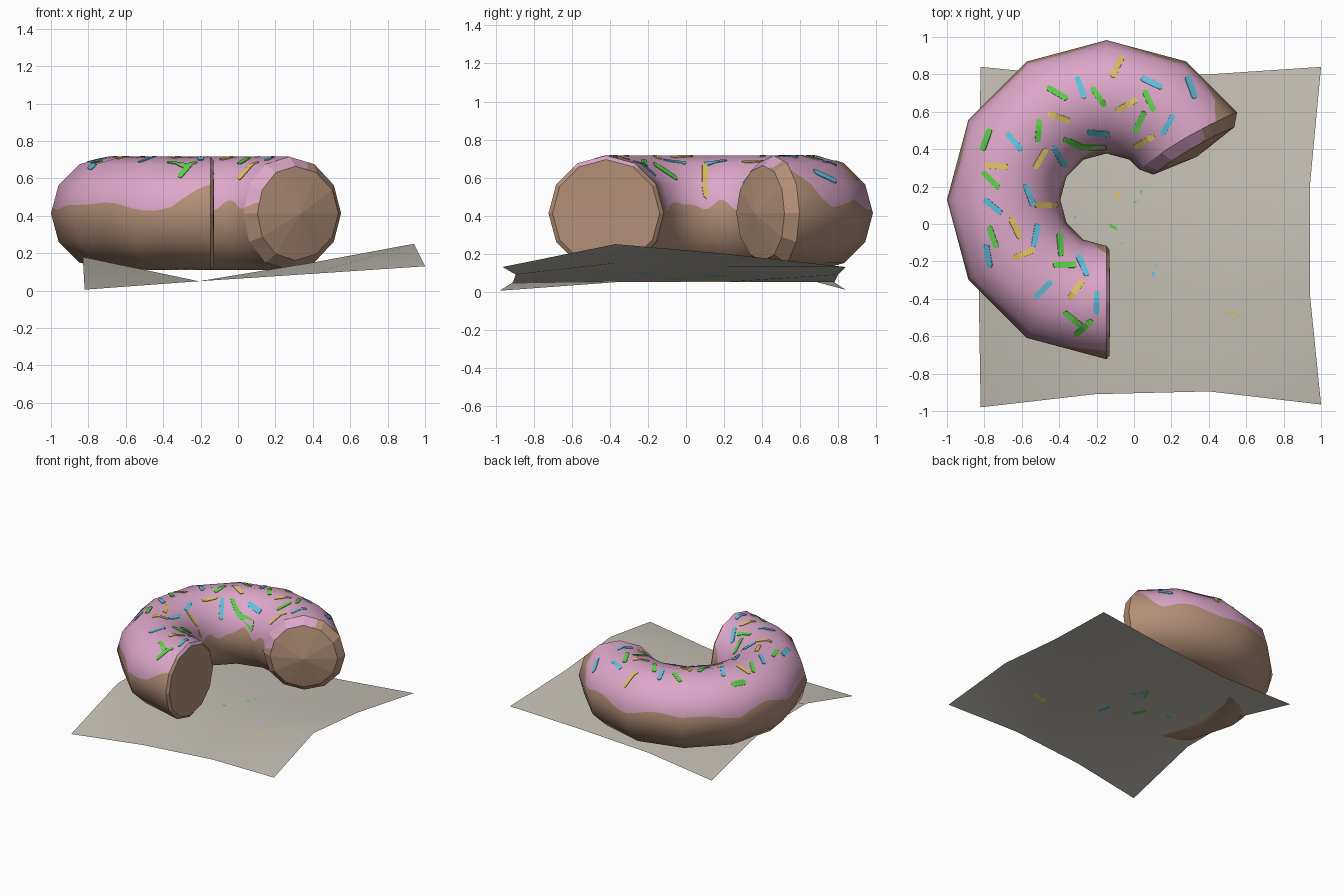
import bpy, bmesh, math
from mathutils import Vector
from mathutils.bvhtree import BVHTree

if "Cube" in bpy.data.objects:
    bpy.data.objects.remove(bpy.data.objects["Cube"])

C = Vector((-0.147, 0.13, 0.413))   # ring centre
R, T, N = 0.55, 0.303, 12           # ring radius, tube radius, sides


def material(name, rgb):
    m = bpy.data.materials.new(name)
    m.diffuse_color = (*rgb, 1)
    m.use_nodes = True
    m.node_tree.nodes["Principled BSDF"].inputs["Base Color"].default_value = m.diffuse_color
    return m


DOUGH = material("dough brown", (0.45, 0.275, 0.185))
ICING = material("icing pink", (0.72, 0.385, 0.58))
PAPER = material("napkin grey", (0.56, 0.53, 0.47))
GREEN = material("sprinkle green", (0.11, 0.62, 0.07))
BLUE = material("sprinkle blue", (0.12, 0.53, 0.73))
YELLOW = material("sprinkle yellow", (0.73, 0.55, 0.12))


def make_object(name, bm, mats):
    me = bpy.data.meshes.new(name)
    bm.to_mesh(me)
    for m in mats:
        me.materials.append(m)
    ob = bpy.data.objects.new(name, me)
    bpy.context.collection.objects.link(ob)
    return ob


def tube_ring(deg):
    a = math.radians(deg)
    pts = []
    for j in range(N):
        b = 2 * math.pi * j / N
        r = R + T * math.cos(b)
        pts.append(C + Vector((r * math.cos(a), r * math.sin(a), T * math.sin(b))))
    return pts


def clamp(v):
    return max(0.0, min(1.0, v))


def icing_field(p):
    """Positive where the icing covers the dough."""
    d = p - C
    phi = math.degrees(math.atan2(d.y, d.x)) % 360
    w = clamp((d.xy.length - R + T) / (2 * T))
    a = math.radians(phi)
    h = 0.455 + 0.018 * math.sin(7 * a) + 0.012 * math.sin(11 * a + 1)
    h += w * 0.25 * clamp((50 - phi) / 14)
    h += 0.09 * clamp((phi - 255) / 15)
    h += (1 - w) * 0.05 * math.exp(-((phi - 105) / 12) ** 2)
    return p.z - h


# --- donut: faceted tube with a bite, closed by two caps
bm = bmesh.new()
rings = [tube_ring(a) for a in range(270, 59, -30)]
last = []
for p, q in zip(rings[-1], tube_ring(30)):
    r = (p - C).xy.length
    last.append(p.lerp(q, 0.58 + 0.29 * (r - R + T) / (2 * T)))
rings.append(last)


def cap_ring(ring, scale, offset):
    mid = sum(ring, Vector()) / N
    return [mid + (p - mid) * scale + offset for p in ring]


def skin(a, b, kind):
    for j in range(N):
        k = (j + 1) % N
        bm.faces.new((a[j], a[k], b[k], b[j])).material_index = kind


rows = [[bm.verts.new(p) for p in ring] for ring in rings]
for a, b in zip(rows, rows[1:]):
    skin(a, b, 0)
bite_dir = Vector((0.5, -0.866, 0))
for ring, row, scale, rim, dome in (
        (rings[0], rows[0], 0.93, Vector((0.017, 0, 0)), Vector((0.018, 0, 0))),
        (rings[-1], rows[-1], 0.83, bite_dir * 0.063, bite_dir * 0.108)):
    inner = [bm.verts.new(p) for p in cap_ring(ring, scale, rim)]
    skin(row, inner, 1)
    tip = bm.verts.new(sum(ring, Vector()) / N + dome)
    for j in range(N):
        bm.faces.new((inner[j], inner[(j + 1) % N], tip)).material_index = 2
bmesh.ops.recalc_face_normals(bm, faces=bm.faces[:])
bmesh.ops.subdivide_edges(bm, edges=bm.edges[:], cuts=5, use_grid_fill=True)

# cut the wavy icing line into the faces
value = {v: icing_field(v.co) for v in bm.verts}
cuts = []
for e in bm.edges[:]:
    f0, f1 = value[e.verts[0]], value[e.verts[1]]
    if f0 * f1 < 0:
        cuts.append(bmesh.utils.edge_split(e, e.verts[0], f0 / (f0 - f1))[1])
bmesh.ops.connect_verts(bm, verts=cuts)
bm.faces.ensure_lookup_table()
kinds = [f.material_index for f in bm.faces]
for f, kind in zip(bm.faces, kinds):
    c = f.calc_center_median()
    f.smooth = True
    if kind == 0:
        iced = icing_field(c) > 0
    elif kind == 1:
        iced = c.z > 0.655 if c.y < 0.1 else c.x < 0.37 and icing_field(c) > 0
    else:
        iced = False
    f.material_index = int(iced)
tree_donut = BVHTree.FromBMesh(bm)
donut = make_object("donut", bm, [DOUGH, ICING])

# round shading on the tube, flat shading on the caps
me = donut.data
normals = [None] * len(me.loops)
for poly, kind in zip(me.polygons, kinds):
    for li in poly.loop_indices:
        n = poly.normal.copy()
        if kind == 0:
            d = me.vertices[me.loops[li].vertex_index].co - C
            flat = Vector((d.x, d.y, 0)).normalized()
            n = (d - flat * R).normalized()
        normals[li] = n
me.normals_split_custom_set(normals)

# --- napkin: bent sheet of 3 x 3 faces
bm = bmesh.new()
columns = [  # x at edge, x inside, y front, y back, four heights
    (-0.82, -0.83, -0.98, 0.84, (0.005, 0.18, 0.18, 0.01)),
    (-0.21, -0.21, -0.91, 0.78, (0.05, 0.05, 0.05, 0.05)),
    (0.40, 0.40, -0.895, 0.80, (0.09, 0.15, 0.13, 0.09)),
    (1.00, 0.94, -0.965, 0.84, (0.13, 0.25, 0.20, 0.13))]
grid = []
for xe, xi, y0, y1, zs in columns:
    spots = ((xe, y0), (xi, -0.37), (xi, 0.2), (xe, y1))
    grid.append([bm.verts.new((x, y, z)) for (x, y), z in zip(spots, zs)])
for a, b in zip(grid, grid[1:]):
    for j in range(3):
        bm.faces.new((a[j], b[j], b[j + 1], a[j + 1])).smooth = True
tree_napkin = BVHTree.FromBMesh(bm)
make_object("napkin", bm, [PAPER])


# --- sprinkles: thin strips laid on the surface below (x, y, angle)
def drop(x, y):
    for tree in (tree_donut, tree_napkin):
        hit = tree.ray_cast(Vector((x, y, 2)), Vector((0, 0, -1)))
        if hit[0]:
            return hit[0], hit[1] if hit[1].z > 0 else -hit[1]
    return None


def sprinkles(name, mat, spots):
    bm = bmesh.new()
    for x, y, deg in spots:
        a = math.radians(deg)
        d, s = Vector((math.cos(a), math.sin(a))), Vector((-math.sin(a), math.cos(a)))
        mid = drop(x, y)
        prev = None
        for t in (-1, -0.85, -0.4, 0, 0.4, 0.85, 1):
            w = 0.008 if abs(t) == 1 else 0.015
            hits = [drop(*(Vector((x, y)) + d * t * 0.062 + s * k)) for k in (w, -w)]
            if not all(h and abs(h[0].z - mid[0].z) < 0.15 for h in hits):
                continue
            (p, n), (q, m) = hits
            h = 0.0045
            sec = [bm.verts.new(v) for v in (p + n * h, q + m * h, q - m * h, p - n * h)]
            if prev:
                for j in range(4):
                    k = (j + 1) % 4
                    bm.faces.new((prev[j], prev[k], sec[k], sec[j]))
            else:
                bm.faces.new(sec)
            prev = sec
        if prev:
            bm.faces.new(prev[::-1])
    bmesh.ops.recalc_face_normals(bm, faces=bm.faces[:])
    make_object(name, bm, [mat])


sprinkles("green_sprinkles", GREEN, [
    (-.41, .70, -30), (-.19, .68, -55), (.08, .66, -65), (.03, .545, 65),
    (-.51, .50, 85), (-.32, .43, -25), (-.21, .41, 0), (-.79, .45, 70),
    (-.765, .235, -45), (-.755, -.07, -70), (-.395, -.11, -85), (-.37, -.22, 0),
    (-.325, -.51, -38), (-.27, -.555, 42), (.025, .16, 72), (-.095, -.05, -65)])
sprinkles("blue_sprinkles", BLUE, [
    (-.285, .73, -70), (.095, .755, -25), (.305, .73, -70), (.18, .53, 60),
    (-.19, .485, -5), (-.64, .44, -50), (-.40, .36, -60), (-.56, .155, -70),
    (-.755, .095, -40), (-.33, .02, 30), (-.525, -.06, 80), (-.78, -.17, -80),
    (-.275, -.22, -65), (-.485, -.35, 45), (-.20, -.42, -90), (.07, .13, -65),
    (.105, -.22, -82)])
sprinkles("yellow_sprinkles", YELLOW, [
    (-.09, .84, 65), (-.04, .635, 30), (-.40, .57, -20), (.055, .44, 30),
    (-.50, .35, 60), (-.735, .31, -5), (-.47, .10, 0), (-.635, -.02, -65),
    (-.59, -.16, 22), (-.31, -.35, 55), (-.075, .17, 65), (.51, -.485, -3)])
